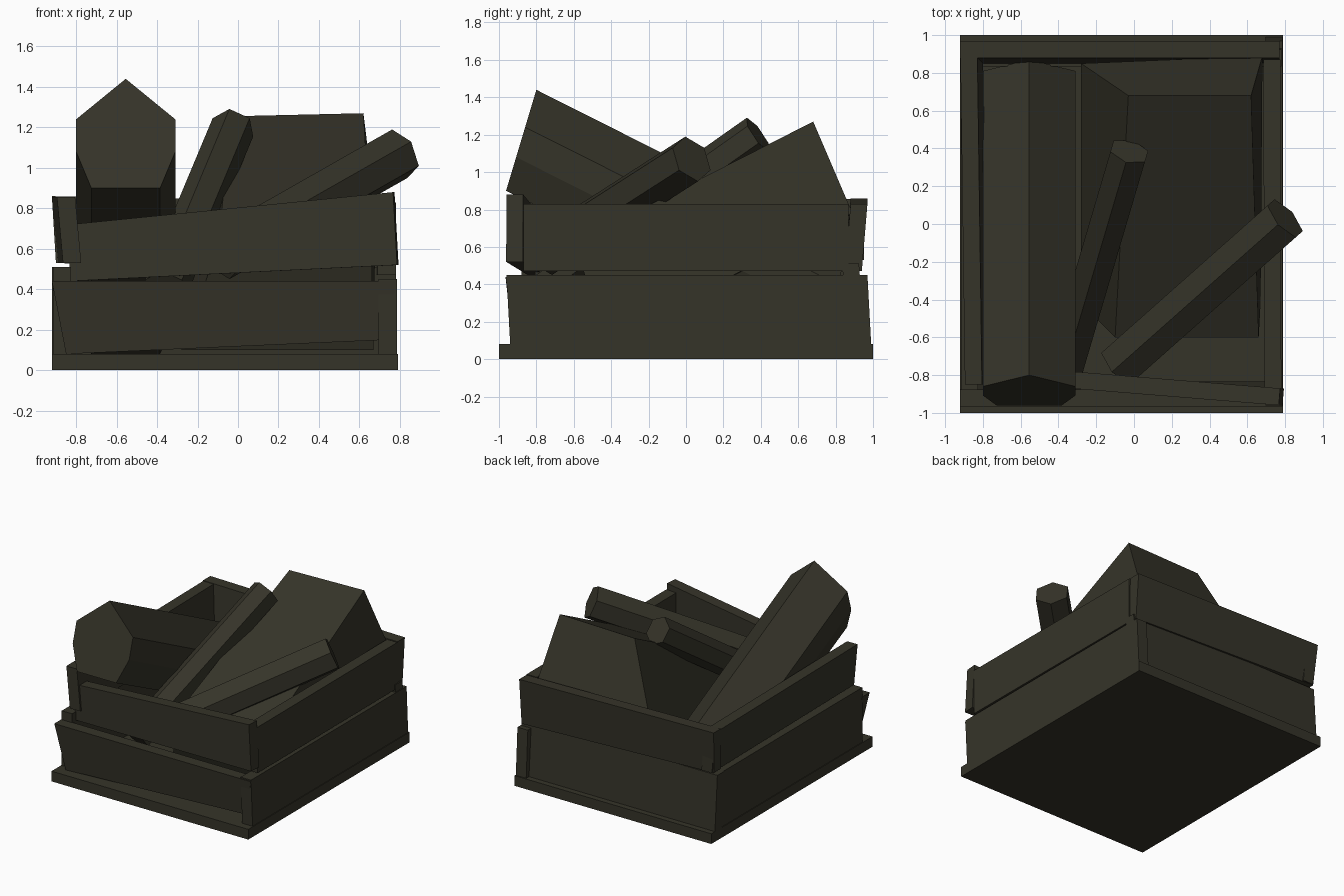
import bpy, bmesh, math
from mathutils import Vector

if "Cube" in bpy.data.objects:
    bpy.data.objects.remove(bpy.data.objects["Cube"])

wood = bpy.data.materials.new("dark_olive_wood")
wood.diffuse_color = (0.036, 0.034, 0.022, 1)
wood.use_nodes = True
wood.node_tree.nodes["Principled BSDF"].inputs["Base Color"].default_value = wood.diffuse_color


def loft(name, ring_a, ring_b):
    """Solid between two matching polygon rings."""
    bm = bmesh.new()
    a = [bm.verts.new(p) for p in ring_a]
    b = [bm.verts.new(p) for p in ring_b]
    n = len(a)
    bm.faces.new(a)
    bm.faces.new(b[::-1])
    for i in range(n):
        j = (i + 1) % n
        bm.faces.new((a[i], b[i], b[j], a[j]))
    bmesh.ops.recalc_face_normals(bm, faces=bm.faces[:])
    me = bpy.data.meshes.new(name)
    bm.to_mesh(me)
    bm.free()
    me.materials.append(wood)
    ob = bpy.data.objects.new(name, me)
    bpy.context.collection.objects.link(ob)
    return ob


def board(name, a, b, za, zb, thick=0.09, lean=0.0, cut_a=0.0, cut_b=0.0):
    """Upright plank from a to b (xy of top edge centre); z = (bottom, top) at each end.
    lean moves the bottom inwards, cut shortens the bottom edge."""
    a, b = Vector((*a, 0)), Vector((*b, 0))
    d = (b - a).normalized()
    side = Vector((-d.y, d.x, 0))
    if side.dot((a + b) / 2) > 0:      # side points to the crate centre
        side = -side

    def ring(p, z, cut):
        out = []
        for s, top in ((-1, 0), (1, 0), (1, 1), (-1, 1)):
            q = p + side * s * thick / 2
            if not top:
                q = q + side * lean + d * cut
            out.append((q.x, q.y, z[top]))
        return out
    return loft(name, ring(a, za, cut_a), ring(b, zb, -cut_b))


def stick(name, p, q, r):
    """Six-sided rod from p to q."""
    p, q = Vector(p), Vector(q)
    d = (q - p).normalized()
    u = d.cross(Vector((0, 0, 1))).normalized()
    v = u.cross(d)
    offs = [u * r * math.sin(k * math.pi / 3) + v * r * math.cos(k * math.pi / 3)
            for k in range(6)]
    return loft(name, [p + o for o in offs], [q + o for o in offs])


# crate floor
loft("crate_floor",
     [(-0.92, -1, 0), (0.79, -1, 0), (0.79, 1, 0), (-0.92, 1, 0)],
     [(-0.92, -1, 0.08), (0.79, -1, 0.08), (0.79, 1, 0.08), (-0.92, 1, 0.08)])

# lower boards
board("front_lower_board", (-0.92, -0.92), (0.785, -0.92), (0.08, 0.44), (0.15, 0.44),
      lean=0.04, cut_a=0.07, cut_b=0.05)
board("right_lower_board", (0.74, -0.96), (0.74, 0.97), (0.08, 0.45), (0.08, 0.45),
      cut_a=0.02, cut_b=-0.02)
board("back_lower_board", (-0.92, 0.88), (0.78, 0.88), (0.08, 0.51), (0.08, 0.51), lean=-0.03)
board("left_lower_board", (-0.87, -0.88), (-0.87, 0.9), (0.08, 0.51), (0.08, 0.51))

# upper boards
board("front_upper_board", (-0.83, -0.785), (0.77, -0.915), (0.44, 0.72), (0.52, 0.88),
      cut_b=-0.02)
board("right_upper_board", (0.735, -0.87), (0.73, 0.87), (0.47, 0.83), (0.47, 0.83))
board("back_upper_board", (-0.92, 0.925), (0.77, 0.925), (0.53, 0.86), (0.47, 0.83),
      lean=0.03, cut_a=0.02)
board("left_upper_board", (-0.875, 0.95), (-0.85, -0.85), (0.53, 0.855), (0.53, 0.855),
      lean=0.03)

# thick log leaning out over the front
half = [(0, 1.44), (0.245, 1.24), (0.245, 1.08), (0.17, 0.9)]
prof = half + [(-x, z) for x, z in half[:0:-1]]
front = [(-0.555 + x, -0.8 - (1.44 - z) * 0.3, z) for x, z in prof]
back = [(x, y + 1.67, max(z - 0.84, 0.08)) for x, y, z in front]
loft("thick_log", front, back)

# broad block leaning up towards the back
loft("broad_block",
     [(-0.03, 0.68, 1.255), (0.62, 0.68, 1.27), (0.68, 0.89, 0.78), (-0.28, 0.85, 0.75)],
     [(-0.1, -0.6, 0.61), (0.66, -0.6, 0.62), (0.67, -0.42, 0.1), (-0.28, -0.42, 0.1)])

# two loose rods
stick("slim_rod", (-0.36, -0.75, 0.40), (-0.025, 0.385, 1.2), 0.11)
stick("stout_rod", (-0.08, -0.75, 0.57), (0.8, 0.03, 1.07), 0.13)
